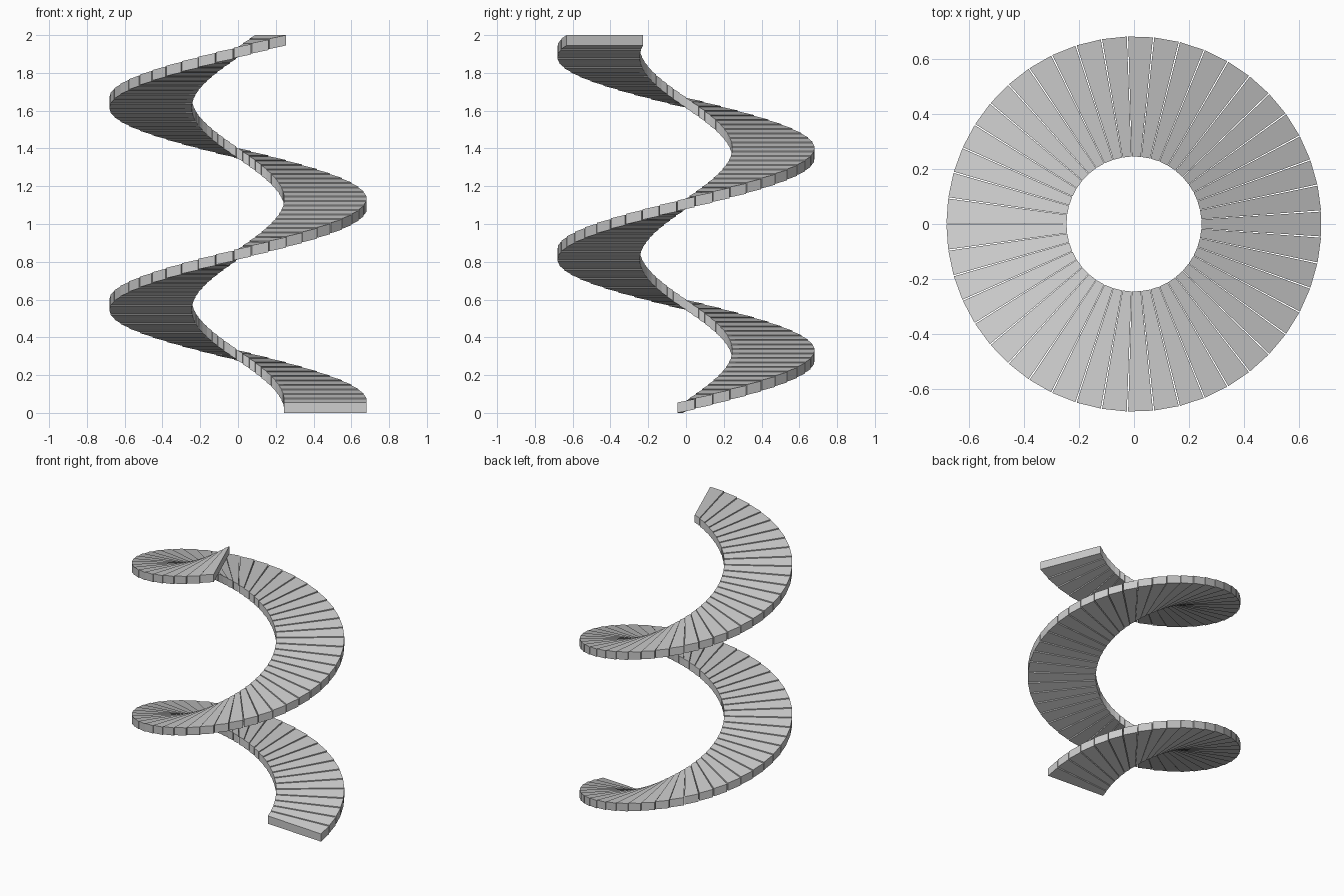
import bpy, bmesh
from math import cos, sin, radians

if "Cube" in bpy.data.objects:
    bpy.data.objects.remove(bpy.data.objects["Cube"])

R_IN, R_OUT = 0.245, 0.681      # inner and outer radius
COUNT, PITCH = 82, 8.0          # number of treads and degrees between them
HALF = 3.8                      # half the angular width of one tread
THICK, TILT = 0.055, 0.0185     # slab thickness, climb within one tread
RISE = (2.0 - THICK - TILT) / (COUNT - 1)


def add_tread(bm, angle, z):
    """One wedge slab, climbing slightly from its trailing to its leading edge."""
    def corner(r, side, h):
        a = radians(angle + side * HALF)
        climb = TILT if side > 0 else 0.0
        return bm.verts.new((r * cos(a), r * sin(a), z + climb + h))

    ring = [(R_IN, -1), (R_OUT, -1), (R_OUT, 1), (R_IN, 1)]
    low = [corner(r, s, 0.0) for r, s in ring]
    top = [corner(r, s, THICK) for r, s in ring]
    bm.faces.new(low[::-1])
    bm.faces.new(top)
    for i in range(4):
        j = (i + 1) % 4
        bm.faces.new((low[i], low[j], top[j], top[i]))


# spiral flight of wedge treads, 45 per turn
bm = bmesh.new()
for n in range(COUNT):
    add_tread(bm, n * PITCH, n * RISE)
mesh = bpy.data.meshes.new("spiral_treads")
bm.to_mesh(mesh)
bm.free()
bpy.context.collection.objects.link(bpy.data.objects.new("spiral_treads", mesh))
